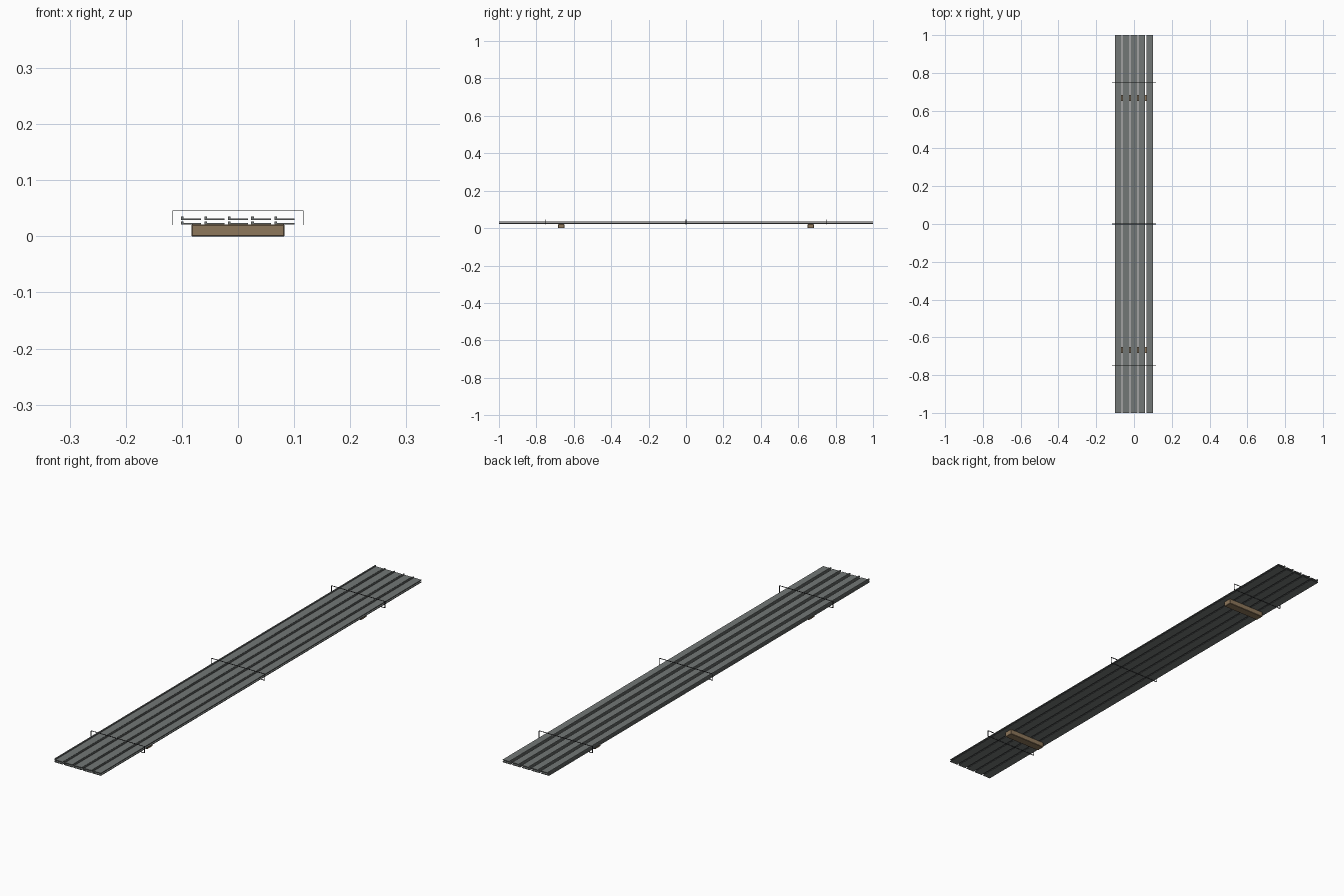
import bpy, bmesh

if "Cube" in bpy.data.objects:
    bpy.data.objects.remove(bpy.data.objects["Cube"])


def material(name, rgb):
    m = bpy.data.materials.new(name)
    m.diffuse_color = (*rgb, 1)
    m.use_nodes = True
    m.node_tree.nodes["Principled BSDF"].inputs["Base Color"].default_value = m.diffuse_color
    return m


STEEL = material("grey steel", (0.17, 0.185, 0.18))
WOOD = material("brown timber", (0.27, 0.185, 0.105))
BAND = material("dark strapping", (0.04, 0.042, 0.045))


def extrude_y(name, loops, y, depth, mat):
    """Extrude an xz outline (or outer + inner ring) along y, centred on y."""
    bm = bmesh.new()
    rings = []
    for pts in loops:
        rings.append([[bm.verts.new((x, y + s * depth / 2, z)) for x, z in pts] for s in (-1, 1)])
    for front, back in rings:
        n = len(front)
        for i in range(n):
            j = (i + 1) % n
            bm.faces.new((front[i], front[j], back[j], back[i]))
    if len(rings) == 1:
        bm.faces.new(rings[0][0])
        bm.faces.new(rings[0][1])
    else:
        for s in (0, 1):
            a, b = rings[0][s], rings[1][s]
            n = len(a)
            for i in range(n):
                j = (i + 1) % n
                bm.faces.new((a[i], a[j], b[j], b[i]))
    bmesh.ops.recalc_face_normals(bm, faces=bm.faces)
    me = bpy.data.meshes.new(name)
    bm.to_mesh(me)
    bm.free()
    me.materials.append(mat)
    ob = bpy.data.objects.new(name, me)
    bpy.context.collection.objects.link(ob)
    return ob


def rect(x0, x1, z0, z1):
    return [(x0, z0), (x1, z0), (x1, z1), (x0, z1)]


# Two layers of five L-section steel angles
T, LIP, WIDTH = 0.0027, 0.0045, 0.0355
for layer, (z, top) in enumerate(((0.0208, 0.0268), (0.0287, 0.0355))):
    for i in range(5):
        x = -0.1015 + i * 0.0417
        ell = [(x, z), (x + WIDTH, z), (x + WIDTH, z + T),
               (x + LIP, z + T), (x + LIP, top), (x, top)]
        extrude_y(f"steel_angle_{layer + 1}_{i + 1}", [ell], 0, 2.0, STEEL)

# Timber bearers underneath
for side, y in (("front", -0.667), ("back", 0.667)):
    ob = extrude_y(f"timber_bearer_{side}", [rect(-0.083, 0.083, 0, 0.0208)], y, 0.034, WOOD)
    bev = ob.modifiers.new("soft_edges", "BEVEL")
    bev.width = 0.0015
    bev.segments = 1

# Thin rectangular straps around the bundle
for name, y in (("front", -0.75), ("middle", 0), ("back", 0.75)):
    t = 0.0008
    extrude_y(f"strap_{name}", [rect(-0.117, 0.117, 0.0198, 0.0458),
                               rect(-0.117 + t, 0.117 - t, 0.0198 + t, 0.0458 - t)], y, 0.004, BAND)
